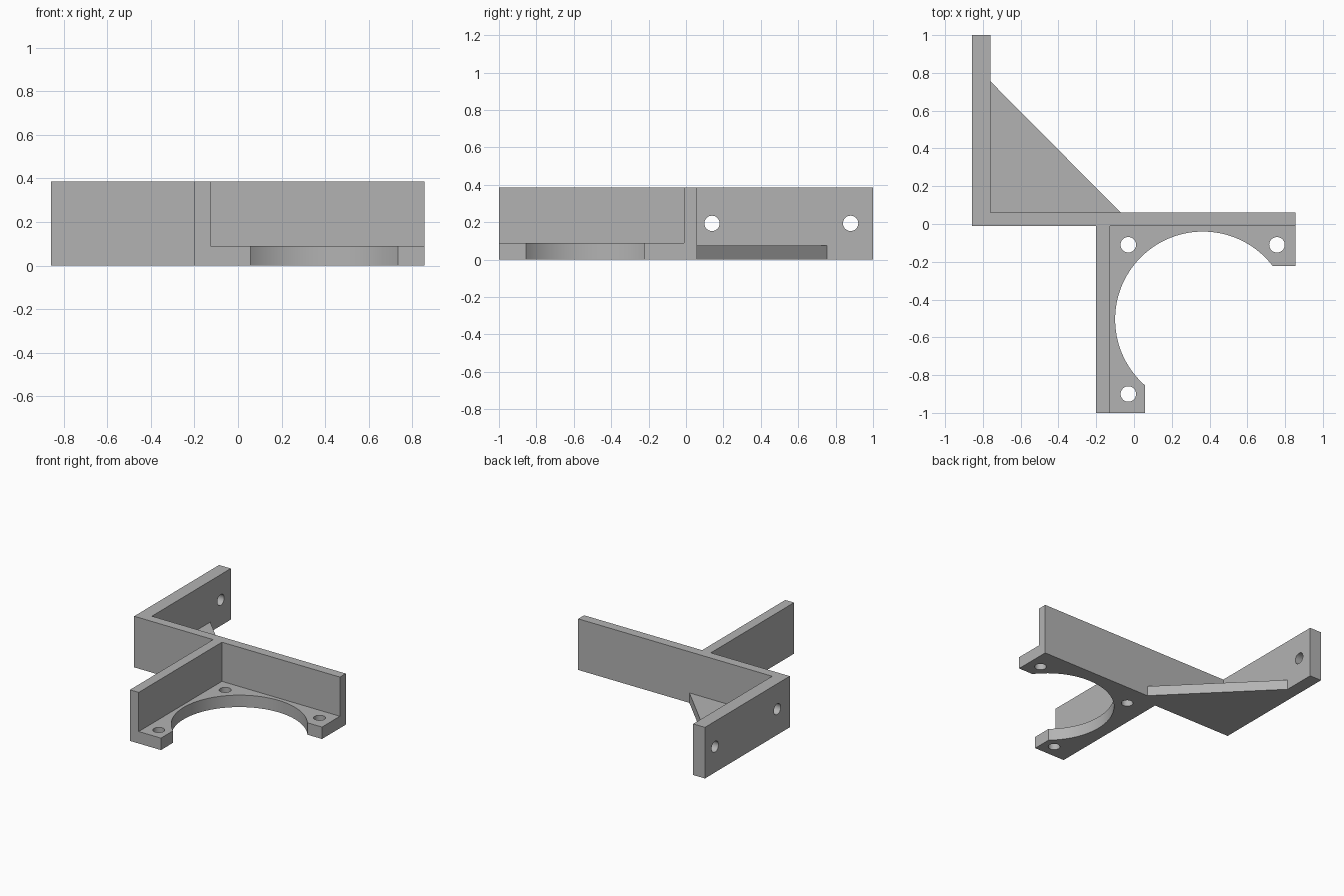
import bpy, bmesh
from math import acos, asin, cos, sin, pi, radians
from mathutils import Matrix, Vector

if "Cube" in bpy.data.objects:
    bpy.data.objects.remove(bpy.data.objects["Cube"], do_unlink=True)

GREY = (0.45, 0.45, 0.45, 1)
grey = bpy.data.materials.new("plain grey")
grey.use_nodes = True
grey.diffuse_color = GREY
grey.node_tree.nodes["Principled BSDF"].inputs["Base Color"].default_value = GREY


def finish(name, bm):
    bmesh.ops.recalc_face_normals(bm, faces=bm.faces)
    mesh = bpy.data.meshes.new(name)
    bm.to_mesh(mesh)
    bm.free()
    mesh.materials.append(grey)
    obj = bpy.data.objects.new(name, mesh)
    bpy.context.collection.objects.link(obj)
    return obj


def prism(name, outline, height):
    """Extrude a plan outline up from the ground."""
    bm = bmesh.new()
    face = bm.faces.new([bm.verts.new((x, y, 0)) for x, y in outline])
    top = bmesh.ops.extrude_face_region(bm, geom=[face])["geom"]
    verts = [v for v in top if isinstance(v, bmesh.types.BMVert)]
    bmesh.ops.translate(bm, vec=(0, 0, height), verts=verts)
    return finish(name, bm)


def drill(name, centre, axis):
    """Round cutter for a screw hole."""
    bm = bmesh.new()
    turn = Vector(axis).to_track_quat('Z', 'Y').to_matrix().to_4x4()
    bmesh.ops.create_cone(bm, cap_ends=True, segments=32, radius1=HOLE_R,
                          radius2=HOLE_R, depth=0.3,
                          matrix=Matrix.Translation(centre) @ turn)
    return finish(name, bm)


def combine(body, tool, operation):
    """Apply a boolean and discard the tool."""
    mod = body.modifiers.new(operation, 'BOOLEAN')
    mod.operation, mod.object, mod.solver = operation, tool, 'EXACT'
    bpy.context.view_layer.objects.active = body
    bpy.ops.object.modifier_apply(modifier=mod.name)
    bpy.data.objects.remove(tool, do_unlink=True)


HEIGHT, PLATE, GUSSET, HOLE_R = 0.385, 0.09, 0.075, 0.041
LEFT, RIGHT = -0.858, 0.856          # overall width
WALL_F, WALL_B = -0.01, 0.06         # long cross wall
ARM_L, ARM_R = -0.2, -0.127          # front arm wall
FLANGE = -0.76                       # inner side of rear flange

# Upright walls: rear flange, cross wall and front arm in one outline
bracket = prism("bracket", [
    (LEFT, WALL_F), (ARM_L, WALL_F), (ARM_L, -1), (ARM_R, -1),
    (ARM_R, WALL_F), (RIGHT, WALL_F), (RIGHT, WALL_B),
    (FLANGE, WALL_B), (FLANGE, 1), (LEFT, 1)], HEIGHT)

# Mounting plate with a round opening between its two tabs
CX, CY, R = 0.365, -0.505, 0.465
TAB_Y, TAB_X = -0.223, 0.058
start = asin((TAB_Y - CY) / R)
end = 2 * pi - acos((TAB_X - CX) / R)
STEPS = 56
arc = [(CX + R * cos(a), CY + R * sin(a))
       for a in (start + (end - start) * i / STEPS for i in range(STEPS + 1))]
mid_x, mid_y = (ARM_L + ARM_R) / 2, (WALL_F + WALL_B) / 2
plate = prism("mounting_plate", [(RIGHT, mid_y), (RIGHT, TAB_Y)] + arc +
              [(TAB_X, -1), (mid_x, -1), (mid_x, mid_y)], PLATE)
combine(bracket, plate, 'UNION')

# Triangular gusset in the rear corner, rooted inside the walls
gusset = prism("gusset", [
    (FLANGE - 0.03, mid_y), (-0.07, mid_y), (-0.07, WALL_B),
    (FLANGE, 0.755), (FLANGE - 0.03, 0.755)], GUSSET)
combine(bracket, gusset, 'UNION')

# Screw holes through the plate and the rear flange
for x, y in ((-0.03, -0.11), (0.757, -0.11), (-0.03, -0.9)):
    combine(bracket, drill("plate_hole", (x, y, 0), (0, 0, 1)), 'DIFFERENCE')
for y in (0.139, 0.88):
    combine(bracket, drill("flange_hole", (LEFT, y, 0.194), (1, 0, 0)), 'DIFFERENCE')

# Smooth round walls, crisp edges
bpy.ops.object.select_all(action='DESELECT')
bracket.select_set(True)
bpy.context.view_layer.objects.active = bracket
bpy.ops.object.shade_smooth_by_angle(angle=radians(30))
